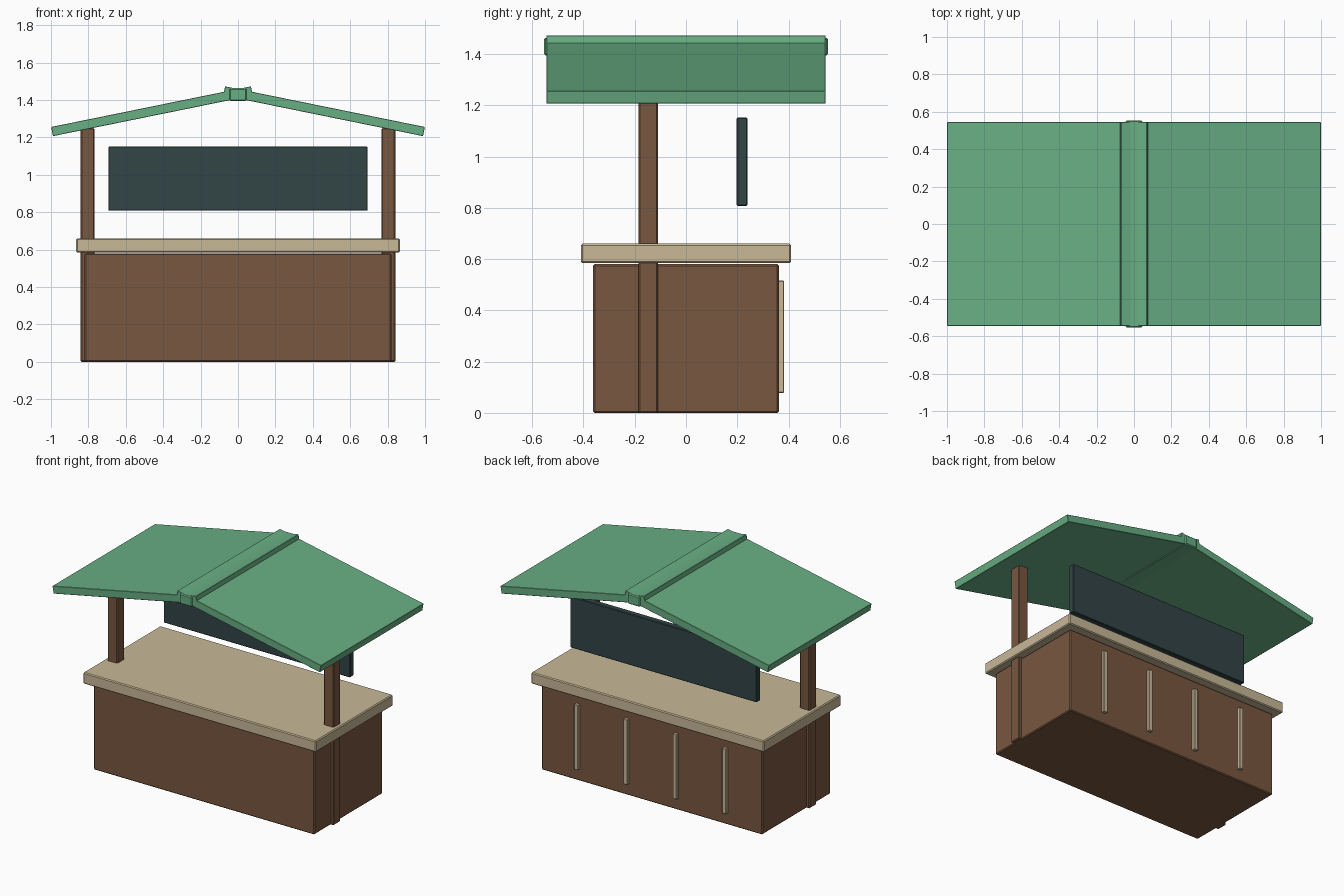
import bpy
from math import radians

if "Cube" in bpy.data.objects:
    bpy.data.objects.remove(bpy.data.objects["Cube"])


def material(name, rgb):
    m = bpy.data.materials.new(name)
    m.diffuse_color = (*rgb, 1)
    m.use_nodes = True
    m.node_tree.nodes["Principled BSDF"].inputs["Base Color"].default_value = m.diffuse_color
    return m


WOOD = material("brown_wood", (0.19, 0.095, 0.05))
CREAM = material("pale_wood", (0.58, 0.48, 0.31))
GREEN = material("green_roof", (0.14, 0.43, 0.23))
SLATE = material("dark_slate", (0.032, 0.058, 0.061))


def box(name, center, size, mat, bevel=0.006, tilt=0.0):
    """Box with a small chamfer, optionally tilted about the y axis."""
    bpy.ops.mesh.primitive_cube_add(size=1, location=center)
    ob = bpy.context.object
    ob.name = name
    ob.scale = size
    bpy.ops.object.transform_apply(location=False, rotation=False, scale=True)
    ob.rotation_euler.y = tilt
    ob.data.materials.append(mat)
    if bevel:
        mod = ob.modifiers.new("chamfer", "BEVEL")
        mod.width = bevel
        mod.segments = 1
    return ob


# Stall body and counter
box("stall_body", (0, 0, 0.29), (1.64, 0.724, 0.58), WOOD)
box("counter_top", (0, 0, 0.622), (1.73, 0.82, 0.076), CREAM)

# Posts and crossing roof slabs, mirrored left and right
for side, s in (("left", -1), ("right", 1)):
    box(f"{side}_post", (s * 0.804, -0.148, 0.625), (0.074, 0.076, 1.25), WOOD)
    box(f"{side}_roof_slab", (s * 0.46, 0, 1.34), (1.09, 1.09, 0.05), GREEN,
        bevel=0.002, tilt=s * radians(11.5))

# Ridge beam
box("ridge_beam", (0, 0, 1.429), (0.09, 1.108, 0.068), GREEN)

# Hanging board
box("back_board", (0, 0.219, 0.98), (1.386, 0.042, 0.344), SLATE, bevel=0.004)

# Trim slats on the back of the body
for i in range(4):
    box(f"back_slat_{i + 1}", (-0.55 + i * 0.3667, 0.37, 0.297),
        (0.03, 0.026, 0.438), CREAM, bevel=0.003)
